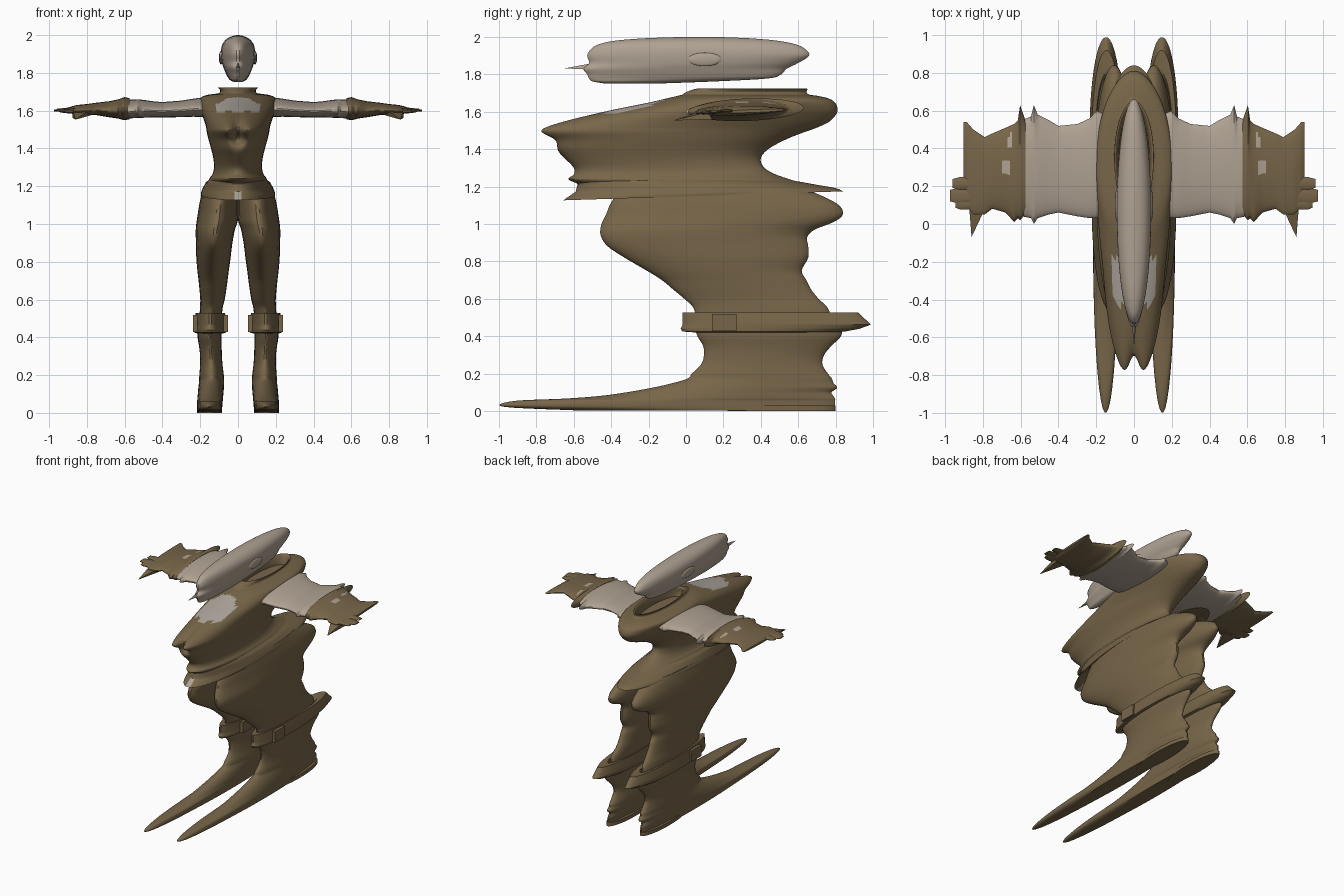
import bpy, bmesh, math
from mathutils import Vector


def material(name, rgb):
    m = bpy.data.materials.new(name)
    m.diffuse_color = (*rgb, 1)
    return m


BROWN = material("brown cloth", (0.185, 0.132, 0.066))
BEIGE = material("beige skin", (0.43, 0.36, 0.29))
GREY = material("pale grey shirt", (0.42, 0.38, 0.335))


def refine(rows, steps, smooth):
    """Insert rings between the key rings, straight or along a spline."""
    out = []
    for i in range(len(rows) - 1):
        b, c = rows[i], rows[i + 1]
        a, d = rows[max(i - 1, 0)], rows[min(i + 2, len(rows) - 1)]
        for k in range(steps):
            t = k / steps
            row = []
            for p, q, r, s in zip(a, b, c, d):
                if smooth:
                    v = 0.5 * (2 * q + (r - p) * t + (2 * p - 5 * q + 4 * r - s) * t * t
                               + (3 * q - p - 3 * r + s) * t ** 3)
                else:
                    v = q + (r - q) * t
                row.append(v)
            out.append(row)
    out.append(rows[-1])
    return out


def finish(name, bm, mats, mirror=False, rule=None, angle=40):
    bmesh.ops.recalc_face_normals(bm, faces=bm.faces)
    bm.normal_update()
    for f in bm.faces:
        f.smooth = True
        if rule:
            f.material_index = rule(f.calc_center_median(), f.normal)
    me = bpy.data.meshes.new(name)
    bm.to_mesh(me)
    bm.free()
    for m in mats:
        me.materials.append(m)
    me.set_sharp_from_angle(angle=math.radians(angle))
    ob = bpy.data.objects.new(name, me)
    bpy.context.collection.objects.link(ob)
    if mirror:
        ob.modifiers.new("mirror", 'MIRROR')
    return ob


def loft(name, rows, mats, along='Z', seg=40, steps=4, smooth=True,
         mirror=False, rule=None, shift=None):
    """Rings of (position, cross centre, cross half width, y front, y back)."""
    bm = bmesh.new()
    rings = []
    for s, c, h, y0, y1 in refine(rows, steps, smooth):
        ring = []
        for k in range(seg):
            a = 2 * math.pi * (k + 0.5) / seg
            w = c + h * math.cos(a)
            y = (y0 + y1) / 2 + (y1 - y0) / 2 * math.sin(a)
            p = Vector((w, y, s)) if along == 'Z' else Vector((s, y, w))
            ring.append(bm.verts.new(shift(p) if shift else p))
        rings.append(ring)
    for r, q in zip(rings, rings[1:]):
        for k in range(seg):
            n = (k + 1) % seg
            bm.faces.new((r[k], r[n], q[n], q[k]))
    bm.faces.new(rings[0])
    bm.faces.new(rings[-1])
    return finish(name, bm, mats, mirror, rule)


def blob(name, centre, size, mats, mirror=False):
    bm = bmesh.new()
    bmesh.ops.create_uvsphere(bm, u_segments=16, v_segments=10, radius=1)
    for v in bm.verts:
        v.co = Vector([c + r * q for c, r, q in zip(centre, size, v.co)])
    return finish(name, bm, mats, mirror)


def spike(name, base, tip, mats, mirror=False):
    """Tapering shape from a base outline to one point."""
    bm = bmesh.new()
    ring = [bm.verts.new(p) for p in base]
    end = bm.verts.new(tip)
    bm.faces.new(ring)
    for k in range(len(ring)):
        bm.faces.new((ring[k], ring[(k + 1) % len(ring)], end))
    return finish(name, bm, mats, mirror)


# Head with nose and ears
loft("head", [
    (1.752, 0, .022, -.44, -.12), (1.762, 0, .042, -.50, .15), (1.778, 0, .055, -.52, .44),
    (1.80, 0, .066, -.53, .51), (1.83, 0, .078, -.55, .54), (1.86, 0, .087, -.52, .60),
    (1.90, 0, .091, -.53, .66), (1.935, 0, .088, -.51, .64), (1.96, 0, .078, -.47, .59),
    (1.98, 0, .060, -.38, .49), (1.993, 0, .036, -.22, .34), (2.0, 0, .008, -.02, .16),
], [BEIGE])
spike("nose", [(-.014, -.50, 1.825), (.014, -.50, 1.825), (0, -.50, 1.86)],
      (0, -.65, 1.832), [BEIGE])
blob("ears", (.09, .1, 1.88), (.011, .09, .036), [BEIGE], True)


# Jacket body with collar and pale neckline panel
def bust(p):
    if p.y < 0:
        p.y += .13 * math.exp(-(p.x / .035) ** 2) * math.exp(-((p.z - 1.49) / .07) ** 2)
    return p


def neckline(c, n):
    low = 1.585 + .012 * abs(math.sin(c.x * 30))
    inside = low < c.z < 1.672 - 3 * c.x ** 2 and abs(c.x) < .115
    return 1 if inside and c.y < 0.05 and n.y < 0 and n.z > 0 else 0


loft("jacket", [
    (1.17, 0, .15, -.50, .60), (1.215, 0, .155, -.58, .62), (1.24, 0, .152, -.63, .55),
    (1.265, 0, .135, -.60, .48), (1.30, 0, .127, -.60, .42), (1.35, 0, .131, -.65, .40),
    (1.40, 0, .143, -.71, .44), (1.45, 0, .157, -.745, .53), (1.49, 0, .166, -.82, .63),
    (1.515, 0, .170, -.80, .70), (1.55, 0, .180, -.68, .77), (1.60, 0, .197, -.45, .81),
    (1.645, 0, .204, -.22, .80), (1.67, 0, .195, -.11, .765), (1.684, 0, .160, -.05, .71),
    (1.692, 0, .105, -.02, .66), (1.705, 0, .094, 0, .645), (1.722, 0, .105, .05, .65),
    (1.718, 0, .094, .07, .63), (1.68, 0, .083, .07, .61), (1.65, 0, .08, .08, .60),
], [BROWN, GREY], seg=96, steps=5, rule=neckline, shift=bust)


# Flared jacket hem, higher at the back, with a small pale gap at the front
def hem_tilt(p):
    fade = max(0, min(1, (1.24 - p.z) / .08))
    p.z += fade * .032 * (p.y + .3)
    return p


loft("jacket_hem", [
    (1.24, 0, .148, -.60, .52), (1.215, 0, .172, -.58, .62), (1.18, 0, .187, -.59, .73),
    (1.15, 0, .197, -.64, .82), (1.138, 0, .196, -.655, .84), (1.142, 0, .185, -.60, .80),
    (1.17, 0, .17, -.52, .66),
], [BROWN, GREY], seg=96, smooth=False, shift=hem_tilt,
    rule=lambda c, n: 1 if abs(c.x) < .014 and c.y < 0 and c.z < 1.17 else 0)

# Trouser legs, joined at the hips
loft("trouser_legs", [
    (1.19, .093, .093, -.36, .62), (1.15, .097, .098, -.38, .73), (1.10, .102, .104, -.41, .82),
    (1.05, .106, .108, -.43, .84), (1.01, .111, .109, -.45, .79), (.97, .120, .104, -.46, .69),
    (.93, .124, .100, -.455, .65), (.88, .127, .095, -.42, .655), (.82, .130, .091, -.33, .655),
    (.75, .132, .083, -.21, .62), (.70, .132, .077, -.13, .645), (.65, .133, .071, -.07, .67),
    (.60, .135, .065, -.01, .71), (.55, .142, .060, .04, .76), (.48, .146, .060, .05, .78),
], [BROWN], mirror=True)

# Folded boot cuffs
loft("boot_cuffs", [
    (.49, .145, .055, .08, .76), (.522, .145, .060, .06, .80), (.528, .146, .078, -.02, .92),
    (.50, .147, .082, -.02, .95), (.462, .148, .087, -.02, .99), (.44, .148, .086, -.03, .93),
    (.425, .148, .084, -.02, .85), (.42, .148, .065, .05, .80),
], [BROWN], smooth=False, mirror=True)

# Buckles on the cuffs
for label, x, half in (("outer_buckles", .226, .012), ("inner_buckles", .066, .012)):
    cube = bmesh.new()
    bmesh.ops.create_cube(cube, size=1)
    for v in cube.verts:
        v.co = Vector((x + v.co.x * 2 * half, .205 + v.co.y * .13, .473 + v.co.z * .09))
    finish(label, cube, [BROWN], True)

# Boots with long pointed toes
loft("boots", [
    (.46, .150, .062, .04, .84), (.40, .150, .064, .06, .83), (.35, .146, .060, .09, .78),
    (.30, .143, .058, .095, .74), (.25, .141, .060, .08, .73), (.20, .140, .065, .03, .76),
    (.175, .140, .066, .01, .78), (.15, .141, .067, -.07, .79), (.125, .143, .068, -.18, .81),
    (.10, .145, .068, -.32, .78), (.08, .147, .068, -.47, .79), (.066, .148, .068, -.66, .80),
    (.056, .149, .067, -.90, .80), (.035, .150, .067, -1.0, .80), (.018, .150, .066, -.93, .80),
    (.004, .150, .062, -.60, .80),
], [BROWN], mirror=True)
loft("boot_heels", [(.03, .15, .066, .22, .80), (0, .15, .066, .22, .80)],
     [BROWN], smooth=False, mirror=True)


# Arms lean slightly upward toward the back
def lean(p):
    p.z += .035 * (p.y - .3)
    return p


loft("sleeves", [
    (.15, 1.615, .046, .05, .58), (.20, 1.617, .050, .03, .60), (.235, 1.616, .047, .03, .56),
    (.30, 1.610, .043, .04, .53), (.40, 1.605, .040, .06, .52), (.45, 1.607, .042, .05, .55),
    (.51, 1.610, .047, .03, .58), (.53, 1.610, .048, .00, .63), (.545, 1.610, .049, .03, .57),
    (.595, 1.610, .050, .04, .55),
], [BEIGE], along='X', smooth=False, mirror=True, shift=lean)


def glove_holes(c, n):
    spots = ((.655, .44, .012, .04), (.675, .30, .02, .03))
    hit = any(((c.x - x) / a) ** 2 + ((c.y - y) / b) ** 2 < 1 for x, y, a, b in spots)
    return 1 if hit and n.z > 0 else 0


# Gloves with flared cuffs
loft("gloves", [
    (.585, 1.610, .045, .08, .52), (.575, 1.610, .056, .05, .55), (.603, 1.610, .060, .02, .63),
    (.615, 1.610, .056, .03, .55), (.635, 1.610, .050, .01, .53), (.68, 1.608, .042, .06, .51),
    (.75, 1.610, .032, .08, .48), (.79, 1.608, .029, .05, .46), (.85, 1.605, .025, .05, .50),
    (.885, 1.603, .017, .09, .54), (.902, 1.602, .008, .18, .54),
], [BROWN, BEIGE], along='X', smooth=False, mirror=True, rule=glove_holes, shift=lean)

# Fingers and thumbs
for i, (y, w, x) in enumerate(((.215, .035, .96), (.15, .045, .975), (.11, .035, .945))):
    loft("finger_%d" % (i + 1), [
        (.86, 1.605 - .004 * i, .014, y - w, y + w), (.92, 1.605 - .004 * i, .010, y - w, y + w),
        (x, 1.606 - .005 * i, .004, y - w * .7, y + w * .7),
    ], [BROWN], along='X', seg=12, smooth=False, mirror=True)
spike("thumbs", [(.78, .10, 1.61), (.78, .12, 1.575), (.875, .14, 1.56), (.875, .12, 1.60)],
      (.86, -.07, 1.553), [BROWN], True)
